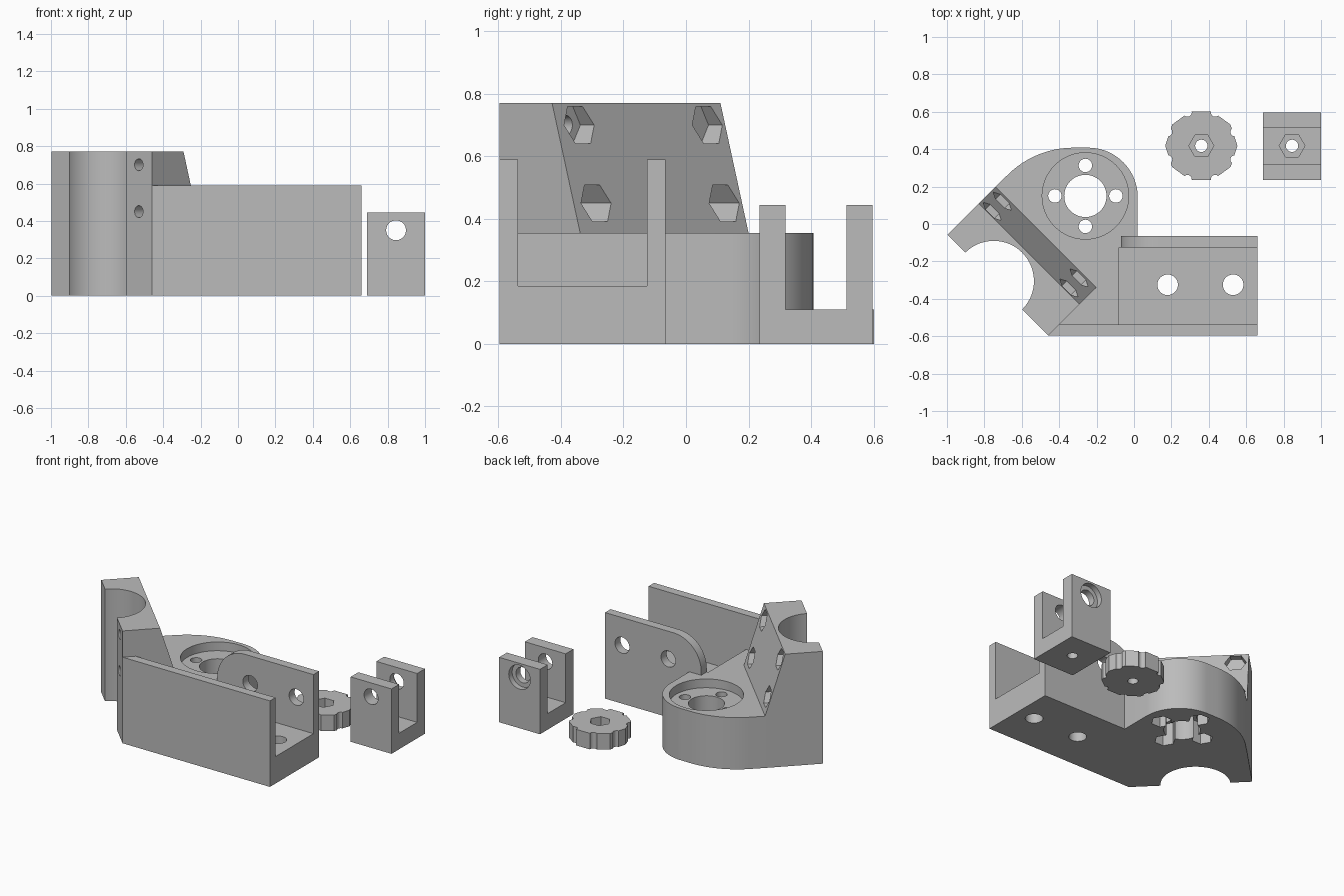
import bpy, bmesh
from math import sin, cos, pi, radians
from mathutils import Matrix, Vector

if "Cube" in bpy.data.objects:
    bpy.data.objects.remove(bpy.data.objects["Cube"])

grey = bpy.data.materials.new("plain grey")
grey.use_nodes = True
grey.diffuse_color = (0.5, 0.5, 0.5, 1)
grey.node_tree.nodes["Principled BSDF"].inputs["Base Color"].default_value = (0.5, 0.5, 0.5, 1)

X, Y, Z = Vector((1, 0, 0)), Vector((0, 1, 0)), Vector((0, 0, 1))
U = Vector((1, -1, 0)).normalized()     # along the clamp
N = Vector((1, 1, 0)).normalized()      # through the clamp


def frame(x, z, origin=(0, 0, 0)):
    m = Matrix((x, z.cross(x), z)).transposed().to_4x4()
    m.translation = Vector(origin)
    return m


def prism(name, pts, depth, matrix):
    """Extrude a flat outline along the local z of a frame."""
    bm = bmesh.new()
    face = bm.faces.new([bm.verts.new((p[0], p[1], 0)) for p in pts])
    new = bmesh.ops.extrude_face_region(bm, geom=[face])["geom"]
    bmesh.ops.translate(bm, vec=(0, 0, depth),
                        verts=[v for v in new if isinstance(v, bmesh.types.BMVert)])
    bm.transform(matrix)
    bmesh.ops.recalc_face_normals(bm, faces=bm.faces)
    mesh = bpy.data.meshes.new(name)
    bm.to_mesh(mesh)
    bm.free()
    mesh.materials.append(grey)
    ob = bpy.data.objects.new(name, mesh)
    bpy.context.collection.objects.link(ob)
    return ob


def arc(cx, cy, r, a0, a1, n):
    return [(cx + r * cos(radians(a0 + (a1 - a0) * i / n)),
             cy + r * sin(radians(a0 + (a1 - a0) * i / n))) for i in range(n + 1)]


def ring(r, n=40):
    return arc(0, 0, r, 0, 360, n)[:-1]


def upright(pts, z0, z1, x=0, y=0, name="tool"):
    return prism(name, pts, z1 - z0, frame(X, Z, (x, y, z0)))


def combine(ob, tools, operation):
    for tool in tools:
        tool.hide_render = True
        mod = ob.modifiers.new("bool", 'BOOLEAN')
        mod.operation, mod.solver, mod.object = operation, 'EXACT', tool
        bpy.ops.object.select_all(action='DESELECT')
        bpy.context.view_layer.objects.active = ob
        ob.select_set(True)
        bpy.ops.object.modifier_apply(modifier=mod.name)
        bpy.data.objects.remove(tool)


def finish(ob):
    bpy.ops.object.select_all(action='DESELECT')
    bpy.context.view_layer.objects.active = ob
    ob.select_set(True)
    bpy.ops.object.shade_smooth_by_angle(angle=radians(30))


def plan(u, s):
    p = U * u + N * s
    return p.x, p.y


# Main mount: base slab with a rounded back
FRONT, BACK, S0, S1, S2 = -0.597, -0.065, -0.746, -0.382, -0.509
U0, U1 = -0.665, 0.097
TOP, WALL, HIGH, FLOOR = 0.355, 0.59, 0.77, 0.185
outline = [plan(U0, S0), plan(U0, S1)]
outline += arc(-0.323, -0.092, 0.5, 135, 90, 16)
outline += arc(-0.245, 0.143, 0.265, 90, 0, 24)
outline += [(0.02, BACK), (0.66, BACK), (0.66, FRONT), plan(U1, S0)]
mount = upright(outline, 0, TOP, name="main_mount")

# Channel between the two walls
channel = [(-0.08, -0.537), (0.8, -0.537), (0.8, -0.125), (-0.08, -0.125)]
combine(mount, [upright(channel, FLOOR, 0.8)], 'DIFFERENCE')

# Front wall, rounded back wall and sloped clamp block
front_wall = upright([plan(U1, S0), (0.66, FRONT), (0.66, -0.537), (-0.40, -0.537)], 0.1, WALL)
back_pts = [(-0.07, 0.1), (0.66, 0.1), (0.66, WALL)] + arc(0.14, 0.38, 0.21, 90, 180, 16)
back_wall = prism("tool", back_pts, 0.06, frame(X, -Y, (0, BACK, 0)))
clamp_pts = [(S0, 0), (S1, 0), (S1, TOP), (S2, HIGH), (S0, HIGH)]
clamp = prism("tool", clamp_pts, U1 - U0, frame(N, U, U * U0))
combine(mount, [front_wall, back_wall, clamp], 'UNION')

# Half-round seat in the clamp, motor recess and bore
cuts = [upright(ring(0.215, 64), -0.1, 1, -0.75, -0.305),
        upright(ring(0.231, 64), TOP - 0.06, 0.5, -0.26, 0.15),
        upright(ring(0.113, 48), -0.1, 0.5, -0.26, 0.15)]
# Four motor screws with nut pockets underneath
for k in range(4):
    x, y = -0.26 + 0.163 * cos(k * pi / 2), 0.15 + 0.163 * sin(k * pi / 2)
    cuts += [upright(ring(0.036, 24), -0.1, 0.5, x, y),
             upright(ring(0.066, 6), -0.1, 0.15, x, y)]
# Floor and back wall holes
for x in (0.18, 0.53):
    cuts += [upright(ring(0.055), -0.1, 0.3, x, -0.325),
             prism("tool", ring(0.055), 0.14, frame(X, -Y, (x, -0.03, 0.40)))]
# Clamp bolts with hexagonal pockets on the slope
for u in (-0.584, -0.004):
    for z in (0.70, 0.45):
        at = U * u + Z * z
        cuts += [prism("tool", ring(0.032, 24), 0.4, frame(U, N, at + N * -0.8)),
                 prism("tool", ring(0.068, 6), 0.35, frame(U, N, at + N * -0.55))]
combine(mount, cuts, 'DIFFERENCE')
finish(mount)

# Thumb knob: ten sides, eight grip notches, nut pocket
KX, KY = 0.36, 0.418
knob = upright(ring(0.193, 10), 0, 0.11, KX, KY, "thumb_knob")
cuts = [upright(ring(0.033, 24), -0.1, 0.3, KX, KY),
        upright(ring(0.067, 6), 0.05, 0.3, KX, KY)]
for k in range(8):
    a = (k + 0.5) * pi / 4
    cuts.append(upright(ring(0.023, 16), -0.1, 0.3, KX + 0.193 * cos(a), KY + 0.193 * sin(a)))
combine(knob, cuts, 'DIFFERENCE')
finish(knob)

# Fork bracket with axle holes, rear counterbore and base nut pocket
fork_pts = [(0.235, 0), (0.597, 0), (0.597, 0.445), (0.513, 0.445),
            (0.513, 0.11), (0.318, 0.11), (0.318, 0.445), (0.235, 0.445)]
fork = prism("fork_bracket", fork_pts, 0.31, frame(Y, X, (0.69, 0, 0)))
FX = 0.845
cuts = [prism("tool", ring(0.053), 0.6, frame(X, -Y, (FX, 0.7, 0.35))),
        prism("tool", ring(0.082), 0.14, frame(X, -Y, (FX, 0.7, 0.35))),
        upright(ring(0.033, 24), -0.1, 0.2, FX, KY),
        upright(ring(0.069, 6), 0.05, 0.2, FX, KY)]
combine(fork, cuts, 'DIFFERENCE')
finish(fork)
